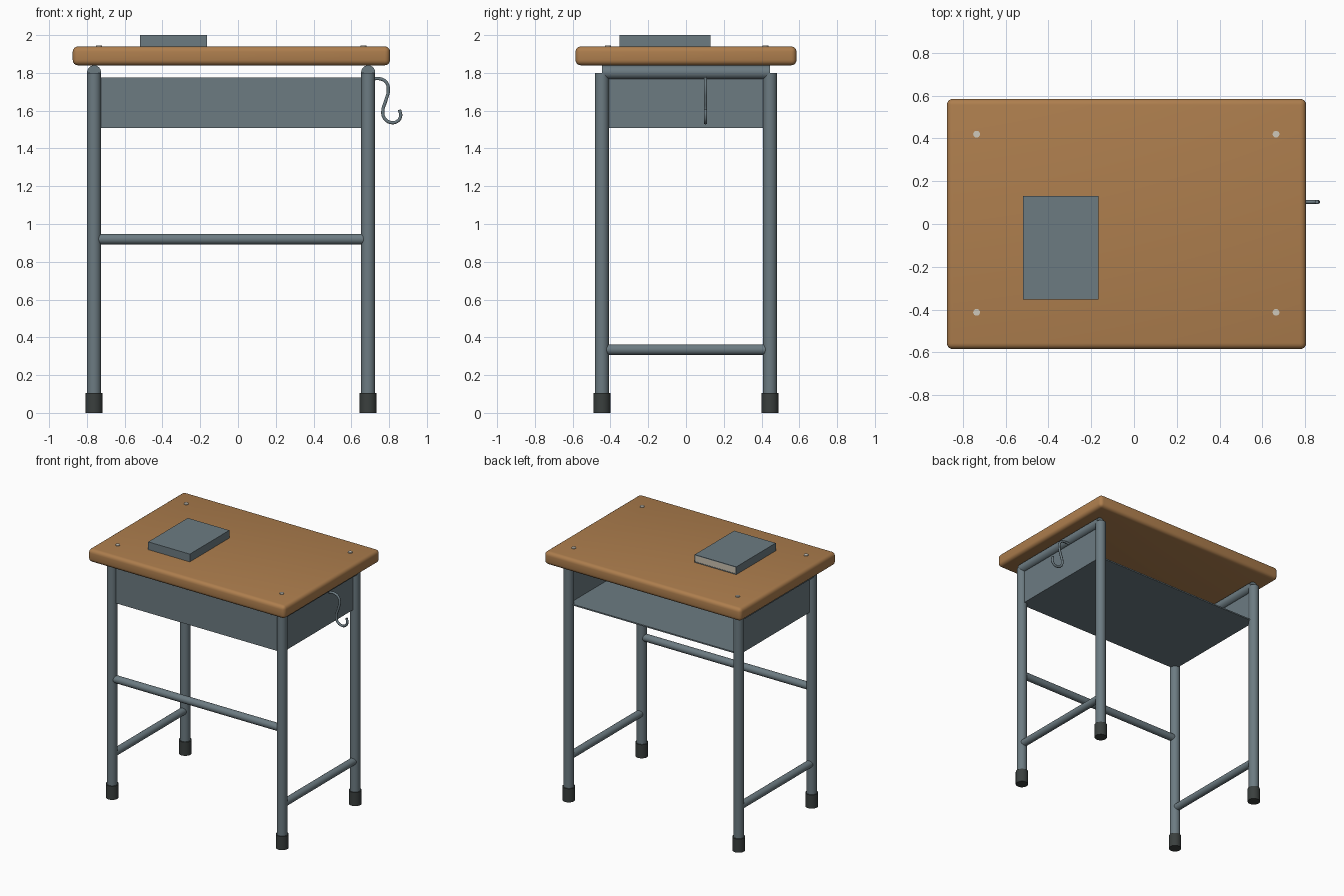
import bpy
import math
from mathutils import Vector

if "Cube" in bpy.data.objects:
    bpy.data.objects.remove(bpy.data.objects["Cube"])


def material(name, rgb):
    m = bpy.data.materials.new(name)
    m.diffuse_color = (*rgb, 1)
    m.use_nodes = True
    m.node_tree.nodes["Principled BSDF"].inputs["Base Color"].default_value = m.diffuse_color
    return m


STEEL = material("slate_steel", (0.150, 0.198, 0.222))
WOOD = material("warm_wood", (0.420, 0.208, 0.075))
RUBBER = material("dark_rubber", (0.042, 0.050, 0.048))
PAPER = material("cream_paper", (0.60, 0.54, 0.44))
SCREW = material("pale_screw", (0.62, 0.58, 0.50))


def finish(obj, name, mat):
    obj.name = name
    obj.data.materials.clear()
    obj.data.materials.append(mat)
    return obj


def box(name, lo, hi, mat, bevel=0.0, segments=3):
    """Box between two corners, optionally with rounded edges."""
    lo, hi = Vector(lo), Vector(hi)
    bpy.ops.mesh.primitive_cube_add(size=1, location=(lo + hi) / 2)
    obj = bpy.context.object
    obj.scale = hi - lo
    bpy.ops.object.transform_apply(location=False, rotation=False, scale=True)
    if bevel:
        mod = obj.modifiers.new("rounded", 'BEVEL')
        mod.width = bevel
        mod.segments = segments
        bpy.ops.object.modifier_apply(modifier=mod.name)
        bpy.ops.object.shade_smooth_by_angle(angle=math.radians(40))
    return finish(obj, name, mat)


def tube(name, a, b, radius, mat, sides=24):
    """Closed round bar between two points."""
    a, b = Vector(a), Vector(b)
    bpy.ops.mesh.primitive_cylinder_add(
        vertices=sides, radius=radius, depth=(b - a).length, location=(a + b) / 2)
    obj = bpy.context.object
    obj.rotation_euler = (b - a).to_track_quat('Z', 'Y').to_euler()
    bpy.ops.object.shade_smooth_by_angle(angle=math.radians(40))
    return finish(obj, name, mat)


LEFT, RIGHT, DEPTH = -0.762, 0.689, 0.445
SIDES = (("left", LEFT), ("right", RIGHT))
ENDS = (("front", -DEPTH), ("back", DEPTH))

# Table top
box("table_top", (-0.875, -0.585, 1.84), (0.805, 0.585, 1.94), WOOD, 0.028, 4)

# Side frames: legs, rubber feet, top and bottom rails
for side, x in SIDES:
    for end, y in ENDS:
        tube(f"{end}_{side}_leg", (x, y, 0.02), (x, y, 1.80), 0.037, STEEL)
        tube(f"{end}_{side}_foot", (x, y, 0), (x, y, 0.105), 0.045, RUBBER)
    tube(f"{side}_top_rail", (x, -DEPTH, 1.803), (x, DEPTH, 1.803), 0.037, STEEL)
    tube(f"{side}_bottom_rail", (x, -0.435, 0.335), (x, 0.435, 0.335), 0.028, STEEL)

# Front crossbar
tube("front_crossbar", (LEFT + 0.02, -DEPTH, 0.92), (RIGHT - 0.02, -DEPTH, 0.92),
     0.028, STEEL)

# Storage tray, open at the back
T = 0.005
box("tray_bottom", (LEFT, -DEPTH, 1.508), (RIGHT, DEPTH, 1.518), STEEL)
box("tray_front", (LEFT, -DEPTH - T, 1.508), (RIGHT, -DEPTH + T, 1.775), STEEL)
for side, x in SIDES:
    box(f"tray_{side}_side", (x - T, -DEPTH, 1.508), (x + T, DEPTH, 1.78), STEEL)

# Screw heads on the top
for side, x in (("left", -0.736), ("right", 0.664)):
    for end, y in (("front", -0.413), ("back", 0.42)):
        tube(f"{end}_{side}_screw", (x, y, 1.935), (x, y, 1.946), 0.016, SCREW, 16)

# Book: cover boards, wrapped edges and a page block showing at the back
X0, X1, Y0, Y1, Z0, Z1, C = -0.52, -0.165, -0.352, 0.13, 1.94, 2.0, 0.006
box("book_lower_cover", (X0, Y0, Z0), (X1, Y1, Z0 + C), STEEL)
box("book_upper_cover", (X0, Y0, Z1 - C), (X1, Y1, Z1), STEEL)
box("book_left_edge", (X0, Y0, Z0 + C), (X0 + C, Y1, Z1 - C), STEEL)
box("book_right_edge", (X1 - C, Y0, Z0 + C), (X1, Y1, Z1 - C), STEEL)
box("book_front_edge", (X0 + C, Y0, Z0 + C), (X1 - C, Y0 + C, Z1 - C), STEEL)
box("book_pages", (X0 + C, Y0 + C, Z0 + C), (X1 - C, Y1 - 0.002, Z1 - C), PAPER)

# Bag hook: a bent wire on the right side
path = [(0.70, 1.767), (0.755, 1.768), (0.785, 1.75), (0.796, 1.71), (0.783, 1.655),
        (0.767, 1.60), (0.775, 1.56), (0.81, 1.537), (0.845, 1.545), (0.861, 1.572),
        (0.855, 1.605)]
curve = bpy.data.curves.new("bag_hook", 'CURVE')
curve.dimensions = '3D'
curve.bevel_depth = 0.009
curve.bevel_resolution = 3
curve.use_fill_caps = True
curve.resolution_u = 6
spline = curve.splines.new('BEZIER')
spline.bezier_points.add(len(path) - 1)
for point, (x, z) in zip(spline.bezier_points, path):
    point.co = (x, 0.103, z)
    point.handle_left_type = point.handle_right_type = 'AUTO'
hook = bpy.data.objects.new("bag_hook", curve)
bpy.context.collection.objects.link(hook)
bpy.ops.object.select_all(action='DESELECT')
hook.select_set(True)
bpy.context.view_layer.objects.active = hook
bpy.ops.object.convert(target='MESH')
hook = bpy.context.object
bpy.ops.object.shade_smooth_by_angle(angle=math.radians(40))
finish(hook, "bag_hook", STEEL)
